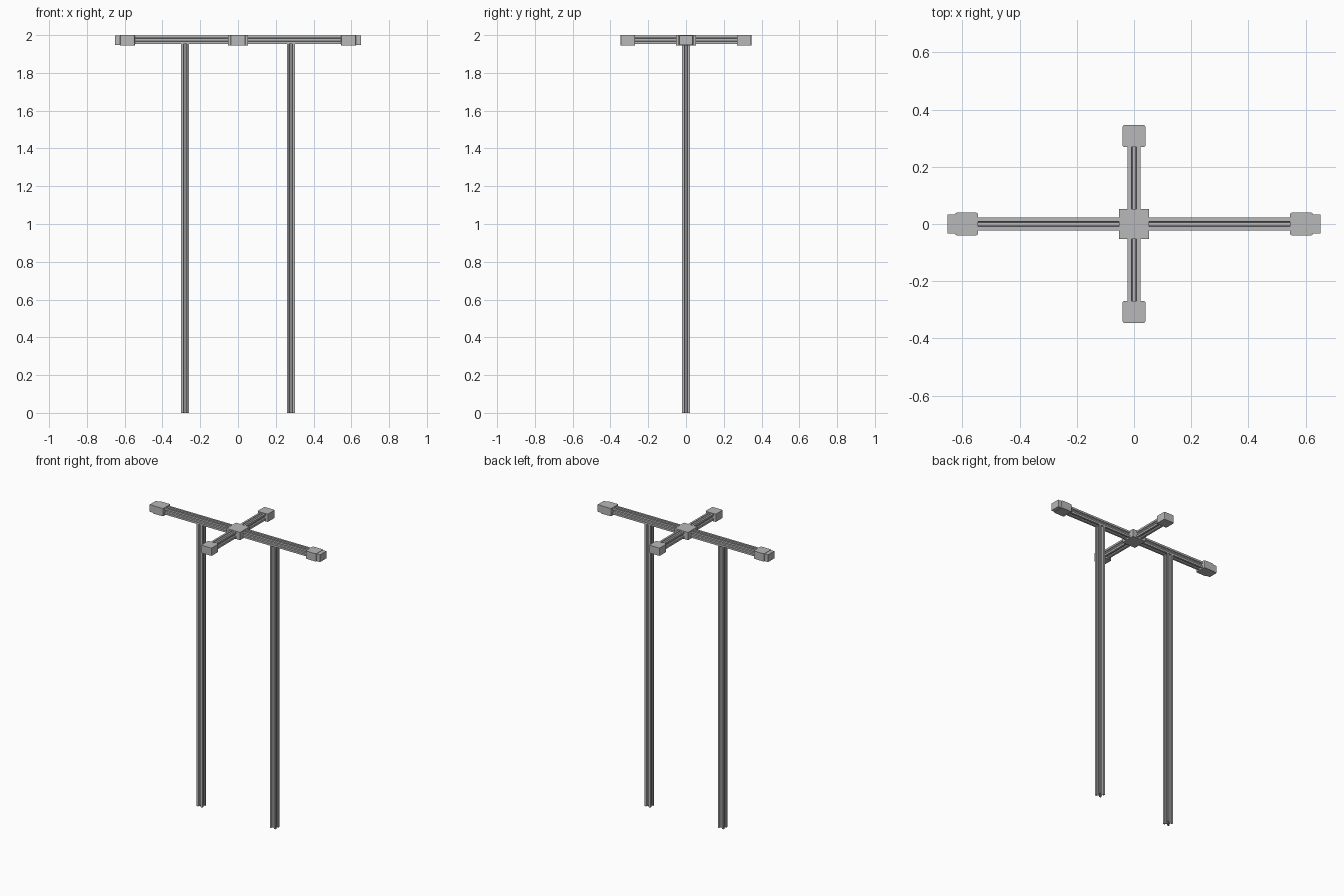
import bpy
import bmesh
from math import pi
from mathutils import Matrix, Vector

cube = bpy.data.objects.get("Cube")
if cube:
    bpy.data.objects.remove(cube)

GREY = (0.48, 0.48, 0.48, 1)
metal = bpy.data.materials.new("aluminium grey")
metal.use_nodes = True
metal.diffuse_color = GREY
metal.node_tree.nodes["Principled BSDF"].inputs["Base Color"].default_value = GREY

HALF = 0.0222      # half width of the slotted bars
AXIS = 1.975       # height of the beam axis
LOW, HIGH = 1.946, 2.0


def finish(bm, name):
    bmesh.ops.recalc_face_normals(bm, faces=bm.faces)
    mesh = bpy.data.meshes.new(name)
    bm.to_mesh(mesh)
    bm.free()
    mesh.materials.append(metal)
    obj = bpy.data.objects.new(name, mesh)
    bpy.context.collection.objects.link(obj)
    return obj


def slotted_bar(name, start, end, half=HALF):
    """Square bar with a T-shaped slot along each of its four sides."""
    side = [(half, -half), (half, -0.009), (0.018, -0.009), (0.018, -0.014),
            (0.010, -0.006), (0.010, 0.006), (0.018, 0.014), (0.018, 0.009),
            (half, 0.009)]
    start, end = Vector(start), Vector(end)
    span = end - start
    bm = bmesh.new()
    verts = []
    for quarter in range(4):
        turn = Matrix.Rotation(quarter * pi / 2, 3, "Z")
        verts += [bm.verts.new(turn @ Vector((x, y, 0))) for x, y in side]
    base = bm.faces.new(verts)
    grown = bmesh.ops.extrude_face_region(bm, geom=[base], use_keep_orig=True)
    tops = [g for g in grown["geom"] if isinstance(g, bmesh.types.BMVert)]
    bmesh.ops.translate(bm, verts=tops, vec=(0, 0, span.length))
    if abs(span.x) > 0:
        turn = Matrix.Rotation(pi / 2, 4, "Y")
    elif abs(span.y) > 0:
        turn = Matrix.Rotation(-pi / 2, 4, "X")
    else:
        turn = Matrix.Identity(4)
    bm.transform(Matrix.Translation(start) @ turn)
    return finish(bm, name)


def block(name, x, y, z, bevel=0.0):
    """Box between pairs of limits, with its upright edges bevelled."""
    bm = bmesh.new()
    bmesh.ops.create_cube(bm, size=1)
    for v in bm.verts:
        v.co = [lim[0] if c < 0 else lim[1] for c, lim in zip(v.co, (x, y, z))]
    if bevel:
        upright = [e for e in bm.edges
                   if abs(e.verts[0].co.z - e.verts[1].co.z) > 0.01]
        bmesh.ops.bevel(bm, geom=upright, offset=bevel, segments=2,
                        profile=0.5, affect="EDGES")
    return finish(bm, name)


# Central joint
block("centre_joint", (-0.052, 0.052), (-0.052, 0.052), (LOW, HIGH))

# Long beams with stepped end caps, and upright legs
for label, s in (("left", 1), ("right", -1)):
    inner, outer = sorted((s * 0.045, s * 0.56))
    slotted_bar(label + "_beam", (inner, 0, AXIS), (outer, 0, AXIS))
    block(label + "_cap", sorted((s * 0.546, s * 0.625)), (-0.04, 0.04),
          (LOW, HIGH), 0.006)
    block(label + "_cap_tip", sorted((s * 0.61, s * 0.652)), (-0.034, 0.034),
          (LOW + 0.002, HIGH - 0.002))
    slotted_bar(label + "_leg", (s * 0.28, 0, 0), (s * 0.28, 0, 1.955), 0.0215)

# Short cross arms with end caps
for label, s in (("back", 1), ("front", -1)):
    inner, outer = sorted((s * 0.045, s * 0.29))
    slotted_bar(label + "_arm", (0, inner, AXIS), (0, outer, AXIS))
    block(label + "_arm_cap", (-0.04, 0.04), sorted((s * 0.269, s * 0.346)),
          (LOW, HIGH), 0.006)
